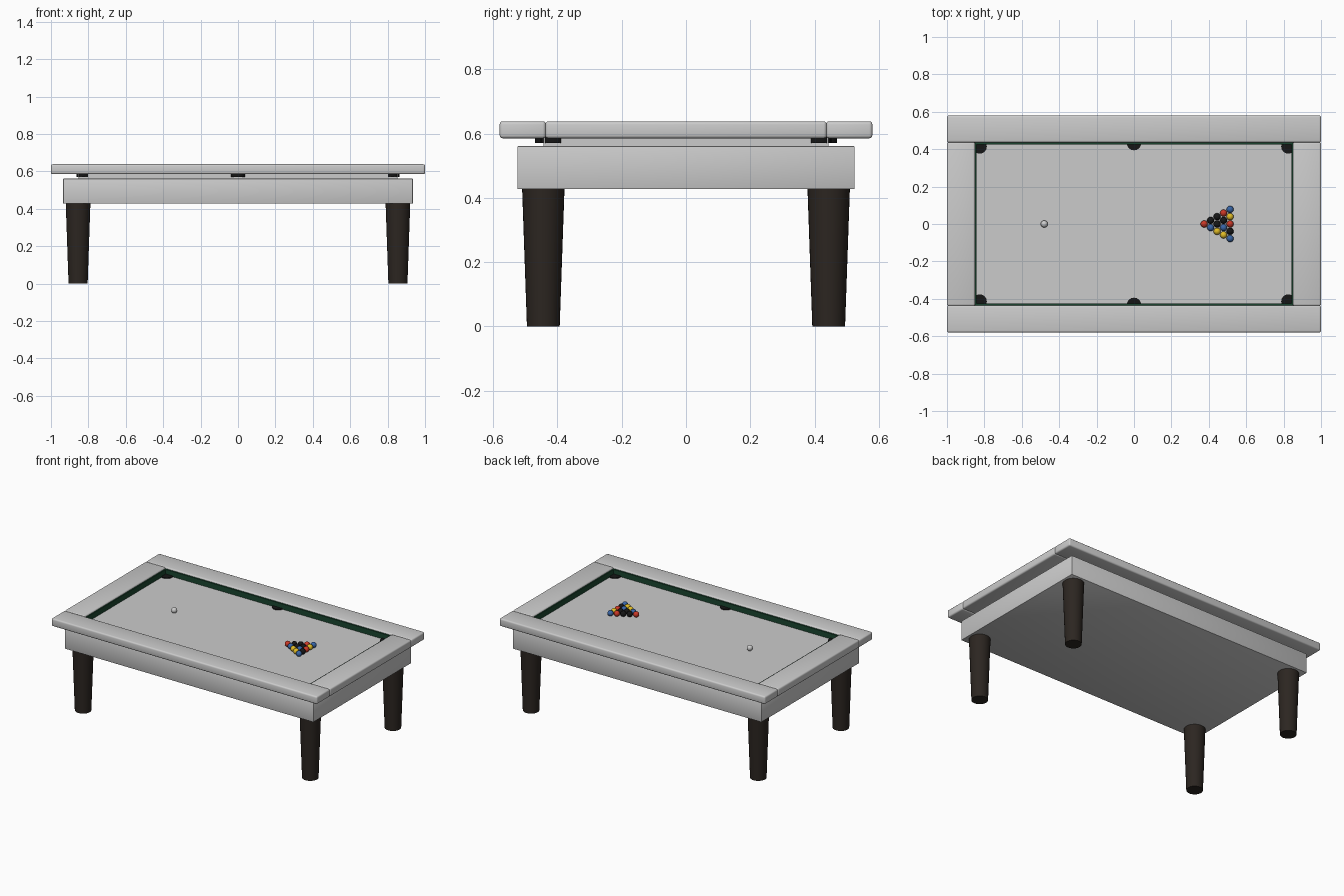
import bpy
import math

if "Cube" in bpy.data.objects:
    bpy.data.objects.remove(bpy.data.objects["Cube"])


def material(name, rgb):
    m = bpy.data.materials.new(name)
    m.diffuse_color = (*rgb, 1)
    m.use_nodes = True
    m.node_tree.nodes["Principled BSDF"].inputs["Base Color"].default_value = m.diffuse_color
    return m


WOOD = material("dark_wood", (0.025, 0.019, 0.015))
GREEN = material("green_cloth", (0.01, 0.06, 0.028))
BLACK = material("black", (0.008, 0.008, 0.008))
COLOURS = {
    "r": material("red", (0.6, 0.04, 0.02)),
    "b": material("blue", (0.04, 0.13, 0.38)),
    "y": material("yellow", (0.75, 0.5, 0.02)),
    "k": BLACK,
    "w": material("white", (0.9, 0.9, 0.88)),
}


def finish(name, mat=None, smooth=True):
    ob = bpy.context.object
    ob.name = name
    if mat:
        ob.data.materials.append(mat)
    if smooth:
        bpy.ops.object.shade_smooth_by_angle(angle=math.radians(35))
    return ob


def box(name, lo, hi, mat=None, bevel=0.0, segments=3):
    """Box between two corners, with optional rounded edges."""
    bpy.ops.mesh.primitive_cube_add(
        size=1, location=[(a + b) / 2 for a, b in zip(lo, hi)])
    ob = bpy.context.object
    ob.scale = [b - a for a, b in zip(lo, hi)]
    bpy.ops.object.transform_apply(location=False, rotation=False, scale=True)
    if bevel:
        mod = ob.modifiers.new("bevel", "BEVEL")
        mod.width, mod.segments = bevel, segments
        bpy.ops.object.modifier_apply(modifier=mod.name)
    return finish(name, mat, bool(bevel))


def cone(name, x, y, z0, z1, r0, r1, mat):
    bpy.ops.mesh.primitive_cone_add(
        vertices=32, radius1=r0, radius2=r1, depth=z1 - z0,
        location=(x, y, (z0 + z1) / 2))
    return finish(name, mat)


def ball(name, x, y, mat):
    bpy.ops.mesh.primitive_uv_sphere_add(
        segments=24, ring_count=12, radius=R, location=(x, y, BED + R))
    return finish(name, mat)


BED = 0.592      # playing surface height
R = 0.0188       # ball radius

# Body and playing bed
box("body", (-0.935, -0.525, 0.427), (0.935, 0.525, 0.561), None, 0.003, 2)
box("playing_bed", (-0.853, -0.443, 0.56), (0.853, 0.443, BED))

# Rails and cushions
for s, side in ((-1, "front"), (1, "back")):
    y0, y1 = sorted((s * 0.436, s * 0.58))
    box(side + "_rail", (-1, y0, 0.585), (1, y1, 0.638), None, 0.01)
    y0, y1 = sorted((s * 0.426, s * 0.442))
    box(side + "_cushion", (-0.85, y0, 0.586), (0.85, y1, 0.628), GREEN)
for s, side in ((-1, "left"), (1, "right")):
    x0, x1 = sorted((s * 0.85, s))
    box(side + "_rail", (x0, -0.438, 0.585), (x1, 0.438, 0.638), None, 0.01)
    x0, x1 = sorted((s * 0.842, s * 0.858))
    box(side + "_cushion", (x0, -0.434, 0.586), (x1, 0.434, 0.628), GREEN)

# Tapered legs
for sx, a in ((-1, "left"), (1, "right")):
    for sy, b in ((-1, "front"), (1, "back")):
        cone(f"{b}_{a}_leg", sx * 0.855, sy * 0.444, 0, 0.43, 0.051, 0.066, WOOD)

# Pockets
for sy, b in ((-1, "front"), (1, "back")):
    for x, y, a in ((-0.825, 0.414, "left"), (0, 0.432, "middle"), (0.825, 0.414, "right")):
        cone(f"{b}_{a}_pocket", x, sy * y, 0.57, 0.598, 0.038, 0.038, BLACK)

# Racked balls, listed row by row from the apex
for i, row in enumerate(("r", "kb", "kky", "rkby", "byrkb")):
    for j, c in enumerate(row):
        ball(f"ball_{i}_{j}", 0.375 + i * 0.0347, (i / 2 - j) * 0.039, COLOURS[c])
ball("cue_ball", -0.48, 0, COLOURS["w"])
